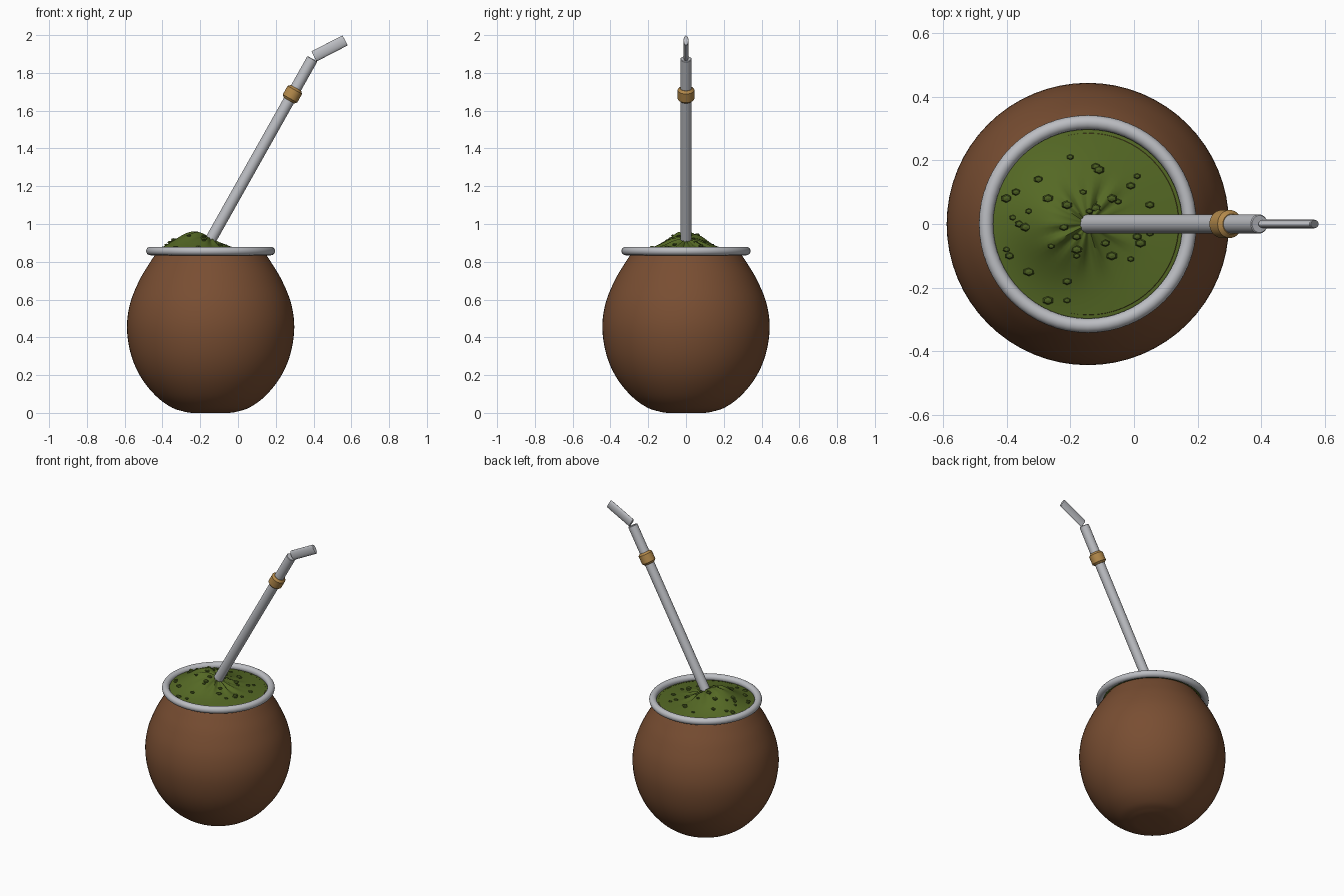
import bpy, bmesh, math
from mathutils import Vector

cube = bpy.data.objects.get("Cube")
if cube:
    bpy.data.objects.remove(cube, do_unlink=True)

AXIS_X = -0.145      # centre line of the gourd
HERB_R = 0.31        # radius of the herb surface


def material(name, rgb, metallic=0.0):
    m = bpy.data.materials.new(name)
    m.use_nodes = True
    m.diffuse_color = (*rgb, 1)
    shader = m.node_tree.nodes["Principled BSDF"]
    shader.inputs["Base Color"].default_value = (*rgb, 1)
    shader.inputs["Roughness"].default_value = 0.5
    return m


BROWN = material("gourd brown", (0.19, 0.076, 0.032))
SILVER = material("silver metal", (0.50, 0.51, 0.54))
GOLD = material("gold metal", (0.45, 0.25, 0.07))
GREEN = material("herb green", (0.09, 0.14, 0.018))
LEAF = material("leaf green", (0.07, 0.11, 0.015))


def finish(name, bm, mat, angle=40):
    bmesh.ops.recalc_face_normals(bm, faces=bm.faces)
    mesh = bpy.data.meshes.new(name)
    bm.to_mesh(mesh)
    bm.free()
    mesh.materials.append(mat)
    obj = bpy.data.objects.new(name, mesh)
    bpy.context.collection.objects.link(obj)
    if angle:
        bpy.ops.object.select_all(action='DESELECT')
        obj.select_set(True)
        bpy.context.view_layer.objects.active = obj
        bpy.ops.object.shade_smooth_by_angle(angle=math.radians(angle))
    return obj


def smooth_path(points, steps=5):
    """Catmull-Rom curve through 2D points."""
    p = [Vector(q) for q in points]
    p = [2 * p[0] - p[1]] + p + [2 * p[-1] - p[-2]]
    out = []
    for a, b, c, d in zip(p, p[1:], p[2:], p[3:]):
        for i in range(steps):
            t = i / steps
            out.append(0.5 * (2 * b + (c - a) * t + (2 * a - 5 * b + 4 * c - d) * t ** 2
                              + (3 * b - a - 3 * c + d) * t ** 3))
    return out + [p[-2]]


def lathe(name, profile, mat, segments=64, angle=40):
    """Spin a radius/height profile about z; the object may be moved afterwards."""
    bm = bmesh.new()
    verts = [bm.verts.new((r, 0, z)) for r, z in profile]
    edges = [bm.edges.new(pair) for pair in zip(verts, verts[1:])]
    bmesh.ops.spin(bm, geom=verts + edges, axis=(0, 0, 1), cent=(0, 0, 0),
                   angle=math.tau, steps=segments)
    bmesh.ops.remove_doubles(bm, verts=bm.verts, dist=1e-5)
    return finish(name, bm, mat, angle)


def along(obj, start, end):
    """Stand a z-aligned part between two points."""
    start, end = Vector(start), Vector(end)
    obj.location = start
    obj.rotation_euler = (0, math.atan2(end.x - start.x, end.z - start.z), 0)
    return (end - start).length


def rod(name, start, end, radius, mat, flatten=1.0, bevel=0.003):
    length = (Vector(end) - Vector(start)).length
    profile = [(0, 0), (radius - bevel, 0), (radius, bevel),
               (radius, length - bevel), (radius - bevel, length), (0, length)]
    obj = lathe(name, profile, mat, 32)
    along(obj, start, end)
    obj.scale.y = flatten
    return obj


# Gourd body
outline = smooth_path([(0.13, 0.004), (0.205, 0.028), (0.29, 0.09), (0.37, 0.19),
                       (0.422, 0.31), (0.443, 0.45), (0.426, 0.58), (0.378, 0.7),
                       (0.325, 0.79), (0.285, 0.85)])
gourd = lathe("gourd_body", [(0, 0)] + [(0.1, 0)] + outline, BROWN)
gourd.location.x = AXIS_X

# Metal rim
bm = bmesh.new()
ring = bmesh.ops.create_circle(bm, segments=16, radius=0.0225)["verts"]
for v in ring:
    v.co = (0.319 + v.co.x, 0, 0.857 + v.co.y)
bmesh.ops.spin(bm, geom=ring + bm.edges[:], axis=(0, 0, 1), cent=(0, 0, 0),
               angle=math.tau, steps=64)
bmesh.ops.remove_doubles(bm, verts=bm.verts, dist=1e-5)
finish("metal_rim", bm, SILVER, 60).location.x = AXIS_X


# Herb surface: a shallow dome with an off-centre heap and radial creases
def herb_height(x, y):
    r, a = math.hypot(x, y), math.atan2(y, x)
    heap = 0.093 * math.exp(-((x + 0.095) ** 2 + y ** 2) / 0.02)
    crease = 0.005 * (math.sin(9 * a) + math.sin(14 * a + 1)) * math.exp(-((r - 0.08) / 0.06) ** 2)
    return 0.845 + 0.02 * (1 - (r / HERB_R) ** 2) + heap + crease


bm = bmesh.new()
RINGS, SPOKES = 18, 64
profile = [bm.verts.new((HERB_R * i / RINGS, 0, 0)) for i in range(RINGS + 1)]
edges = [bm.edges.new(pair) for pair in zip(profile, profile[1:])]
bmesh.ops.spin(bm, geom=profile + edges, axis=(0, 0, 1), cent=(0, 0, 0),
               angle=math.tau, steps=SPOKES)
bmesh.ops.remove_doubles(bm, verts=bm.verts, dist=1e-5)
for v in bm.verts:
    v.co.z = herb_height(v.co.x, v.co.y)
finish("herb_surface", bm, GREEN, 60).location.x = AXIS_X

# Leaf bits scattered on the herb, in hundredths
BITS = [(-20, 21), (-30, 14), (-27, 8), (-33, 4), (-37, 10), (-40, 8), (-38, 2),
        (-36, 0), (-34, -1), (-40, -8), (-39, -10), (-33, -15), (-26, -7), (-21, -18),
        (-27, -24), (-21, -24), (-18, -4), (-18, -8), (-18, -10), (-22, -1), (-21, 6),
        (-16, 10), (-12, 18), (-11, 17), (1, 15), (-1, 12), (-7, 8), (-5, 7), (5, 6),
        (-12, 5), (-14, 4), (-9, -6), (-7, -10), (-1, -11), (1, -4), (2, -6), (5, -3)]
bm = bmesh.new()
for i, (px, py) in enumerate(BITS):
    x, y = px / 100, py / 100
    size = 0.011 + 0.003 * (i % 3)
    made = bmesh.ops.create_uvsphere(bm, u_segments=6, v_segments=4, radius=size)["verts"]
    bmesh.ops.scale(bm, verts=made, vec=(1.1, 0.8, 0.55))
    bmesh.ops.translate(bm, verts=made, vec=(x, y, herb_height(x - AXIS_X, y) + 0.002))
finish("leaf_bits", bm, LEAF, 0)

# Straw, collar and flattened mouthpiece
foot, bend = Vector((-0.19, 0, 0.836)), Vector((0.394, 0, 1.875))
way = (bend - foot).normalized()
rod("straw_tube", foot, bend, 0.03, SILVER)
middle = Vector((0.288, 0, 1.687))
rod("straw_collar", middle - way * 0.038, middle + way * 0.038, 0.044, GOLD, bevel=0.012)
rod("straw_mouthpiece", (0.402, 0, 1.887), (0.567, 0, 1.972), 0.03, SILVER, flatten=0.45)
